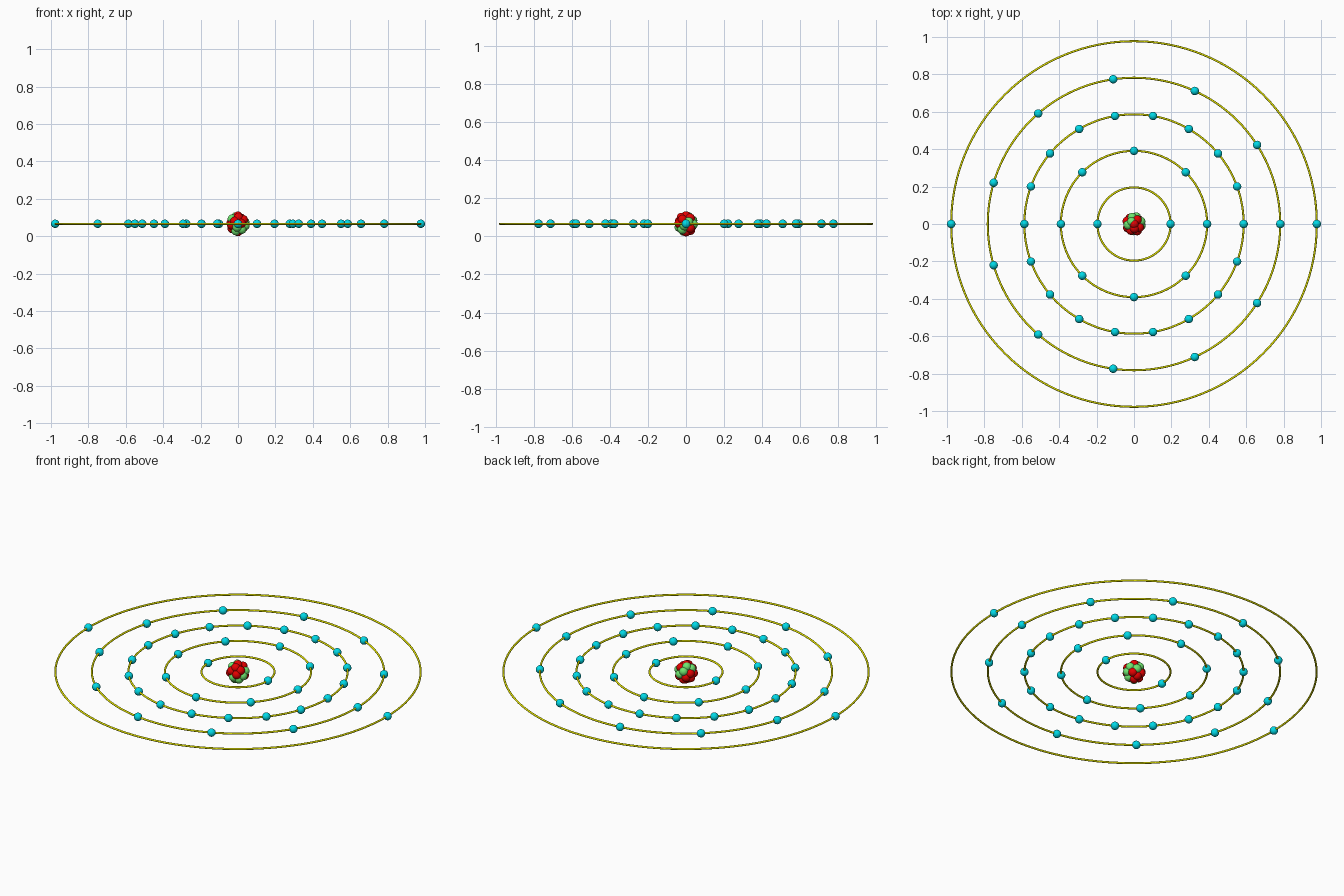
import bpy, bmesh, math
from mathutils import Matrix, Vector

if "Cube" in bpy.data.objects:
    bpy.data.objects.remove(bpy.data.objects["Cube"])

CZ = 0.066          # height of the orbital plane
STEP = 0.1955       # spacing between shells
ELECTRON_R = 0.0225
NUCLEON_R = 0.0245


def material(name, rgb):
    m = bpy.data.materials.new(name)
    m.diffuse_color = (*rgb, 1)
    m.use_nodes = True
    m.node_tree.nodes["Principled BSDF"].inputs["Base Color"].default_value = m.diffuse_color
    return m


yellow = material("orbit_yellow", (0.80, 0.80, 0.0))
cyan = material("electron_cyan", (0.0, 0.70, 0.80))
red = material("proton_red", (0.80, 0.0, 0.0))
green = material("neutron_green", (0.16, 0.80, 0.16))


def balls(name, points, radius, mat):
    """One smooth object made of a sphere at every point."""
    bm = bmesh.new()
    for p in points:
        bmesh.ops.create_uvsphere(bm, u_segments=24, v_segments=14, radius=radius,
                                  matrix=Matrix.Translation(p))
    for f in bm.faces:
        f.smooth = True
    me = bpy.data.meshes.new(name)
    bm.to_mesh(me)
    bm.free()
    me.materials.append(mat)
    ob = bpy.data.objects.new(name, me)
    bpy.context.collection.objects.link(ob)
    return ob


# orbits and their evenly spaced electrons
for i, count in enumerate((2, 8, 18, 11, 2), 1):
    r = STEP * i
    bpy.ops.mesh.primitive_torus_add(major_radius=r, minor_radius=0.0055,
                                     major_segments=128, minor_segments=12,
                                     location=(0, 0, CZ))
    ring = bpy.context.object
    ring.name = f"orbit_{i}"
    ring.data.materials.append(yellow)
    bpy.ops.object.shade_smooth()
    pts = [Vector((r * math.cos(a), r * math.sin(a), CZ))
           for a in (2 * math.pi * k / count for k in range(count))]
    balls(f"electrons_{i}", pts, ELECTRON_R, cyan)

# nucleus: packed shell of mixed protons and neutrons around a core
protons, neutrons = [Vector((0, 0, CZ))], []
N = 22
for k in range(N):
    u = 1 - 2 * k / (N - 1)
    s = math.sqrt(max(0, 1 - u * u))
    a = k * math.pi * (3 - math.sqrt(5))
    p = Vector((0.040 * s * math.cos(a), 0.040 * s * math.sin(a), CZ + 0.0415 * u))
    (neutrons if k % 7 in (1, 4, 6) else protons).append(p)
balls("nucleus_protons", protons, NUCLEON_R, red)
balls("nucleus_neutrons", neutrons, NUCLEON_R, green)
